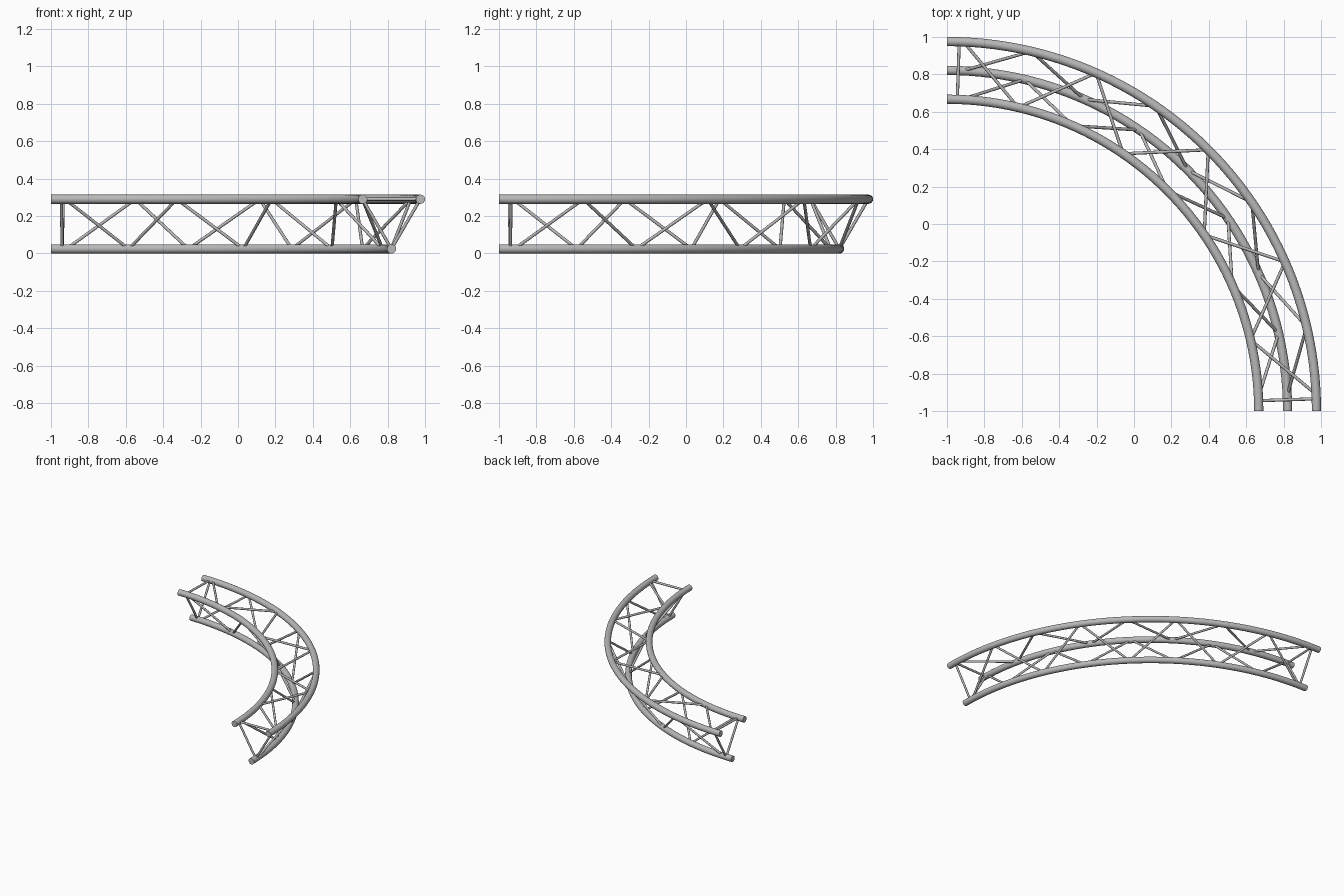
import bpy, bmesh
from math import radians, cos, sin
from mathutils import Vector, Matrix

cube = bpy.data.objects.get("Cube")
if cube:
    bpy.data.objects.remove(cube, do_unlink=True)

# One brushed metal colour for everything
metal = bpy.data.materials.new("aluminium grey")
metal.use_nodes = True
colour = (0.48, 0.48, 0.48, 1)
metal.diffuse_color = colour
metal.node_tree.nodes["Principled BSDF"].inputs["Base Color"].default_value = colour

CENTRE = Vector((-1, -1, 0))          # centre of the quarter-circle bend
RAIL_R, STRUT_R = 0.0245, 0.0085
RAILS = {                             # bend radius and height of each rail
    "outer": (1.9755, 0.29),
    "inner": (1.667, 0.29),
    "lower": (1.821, RAIL_R),
}


def finish(bm, name):
    bmesh.ops.recalc_face_normals(bm, faces=bm.faces)
    mesh = bpy.data.meshes.new(name)
    bm.to_mesh(mesh)
    bm.free()
    obj = bpy.data.objects.new(name, mesh)
    bpy.context.collection.objects.link(obj)
    mesh.materials.append(metal)
    bpy.ops.object.select_all(action="DESELECT")
    obj.select_set(True)
    bpy.context.view_layer.objects.active = obj
    bpy.ops.object.shade_smooth_by_angle(angle=radians(40))
    return obj


def node(rail, degrees):
    """Point on a rail's axis, the angle taken from the back end."""
    radius, z = RAILS[rail]
    a = radians(degrees)
    return CENTRE + Vector((radius * sin(a), radius * cos(a), z))


def add_rail(rail):
    """Round tube swept through the bend, closed at both ends."""
    bm = bmesh.new()
    place = Matrix.Translation(node(rail, 90)) @ Matrix.Rotation(radians(90), 4, "X")
    ring = bmesh.ops.create_circle(bm, cap_ends=False, segments=20, radius=RAIL_R, matrix=place)
    bmesh.ops.spin(bm, geom=ring["verts"] + bm.edges[:], cent=CENTRE, axis=(0, 0, 1),
                   angle=radians(90), steps=48)
    bmesh.ops.holes_fill(bm, edges=[e for e in bm.edges if e.is_boundary], sides=0)
    finish(bm, rail + "_rail")


def add_strut(bm, a, b):
    """Thin round bar between two points."""
    d = b - a
    place = Matrix.Translation((a + b) / 2) @ d.to_track_quat("Z", "Y").to_matrix().to_4x4()
    bmesh.ops.create_cone(bm, cap_ends=True, segments=12, radius1=STRUT_R, radius2=STRUT_R,
                          depth=d.length, matrix=place)


def add_bracing(first, second, name):
    """Zigzag starting on the first rail, with a cross bar at each end."""
    bm = bmesh.new()
    points = [node((first, second)[i % 2], 2.6 + 10.6 * i) for i in range(9)]
    for a, b in zip(points, points[1:]):
        add_strut(bm, a, b)
    for end in (1.9, 88.1):
        add_strut(bm, node(first, end), node(second, end))
    finish(bm, name)


# Three main rails
for rail in RAILS:
    add_rail(rail)

# Bracing on the three sides of the truss
add_bracing("outer", "inner", "top_bracing")
add_bracing("lower", "outer", "outer_bracing")
add_bracing("inner", "lower", "inner_bracing")
